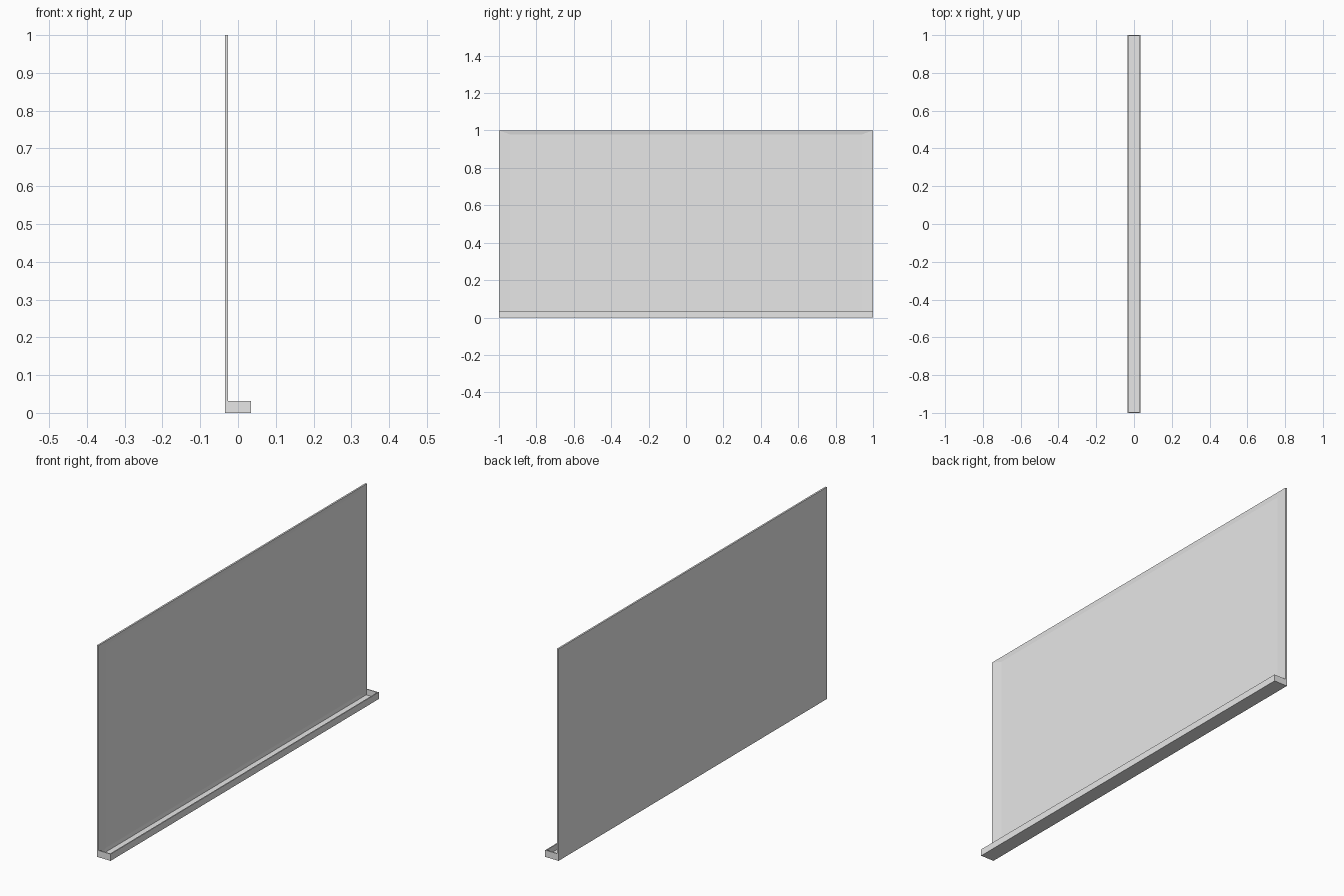
import bpy
import bmesh
from math import copysign
from mathutils import Matrix, Vector

cube = bpy.data.objects.get("Cube")
if cube:
    bpy.data.objects.remove(cube, do_unlink=True)

# Single plain grey
grey = bpy.data.materials.new("light_grey")
grey.use_nodes = True
colour = (0.8, 0.8, 0.8, 1)
grey.diffuse_color = colour
grey.node_tree.nodes["Principled BSDF"].inputs["Base Color"].default_value = colour

# Main dimensions
HALF_W = 0.035      # half of total depth in x
BOARD = 0.008       # board thickness
TRAY_H = 0.032
WALL = 0.005        # tray wall thickness
FACE_X = BOARD - HALF_W


def box(name, low, high, edit=None):
    low, high = Vector(low), Vector(high)
    size = high - low
    bm = bmesh.new()
    place = Matrix.Translation((low + high) / 2) @ Matrix.Diagonal((*size, 1))
    bmesh.ops.create_cube(bm, size=1, matrix=place)
    if edit:
        edit(bm)
    mesh = bpy.data.meshes.new(name)
    bm.to_mesh(mesh)
    bm.free()
    mesh.materials.append(grey)
    obj = bpy.data.objects.new(name, mesh)
    bpy.context.collection.objects.link(obj)
    return obj


def recess_panel(bm):
    # Sink the writing surface into its frame, with wider side borders
    bm.normal_update()
    face = max(bm.faces, key=lambda f: f.normal.x)
    bmesh.ops.inset_region(bm, faces=[face], thickness=0.03)
    for v in face.verts:
        v.co.x -= 0.004
        v.co.y = copysign(0.94, v.co.y)


# Upright board
box("board", (-HALF_W, -1, 0), (FACE_X, 1, 1), recess_panel)

# Open tray along the foot of the board
box("tray_floor", (FACE_X, -1 + WALL, 0), (HALF_W - WALL, 1 - WALL, WALL))
box("tray_lip", (HALF_W - WALL, -1, 0), (HALF_W, 1, TRAY_H))
for name, y in (("tray_front_end", -1), ("tray_back_end", 1 - WALL)):
    box(name, (FACE_X, y, 0), (HALF_W - WALL, y + WALL, TRAY_H))
